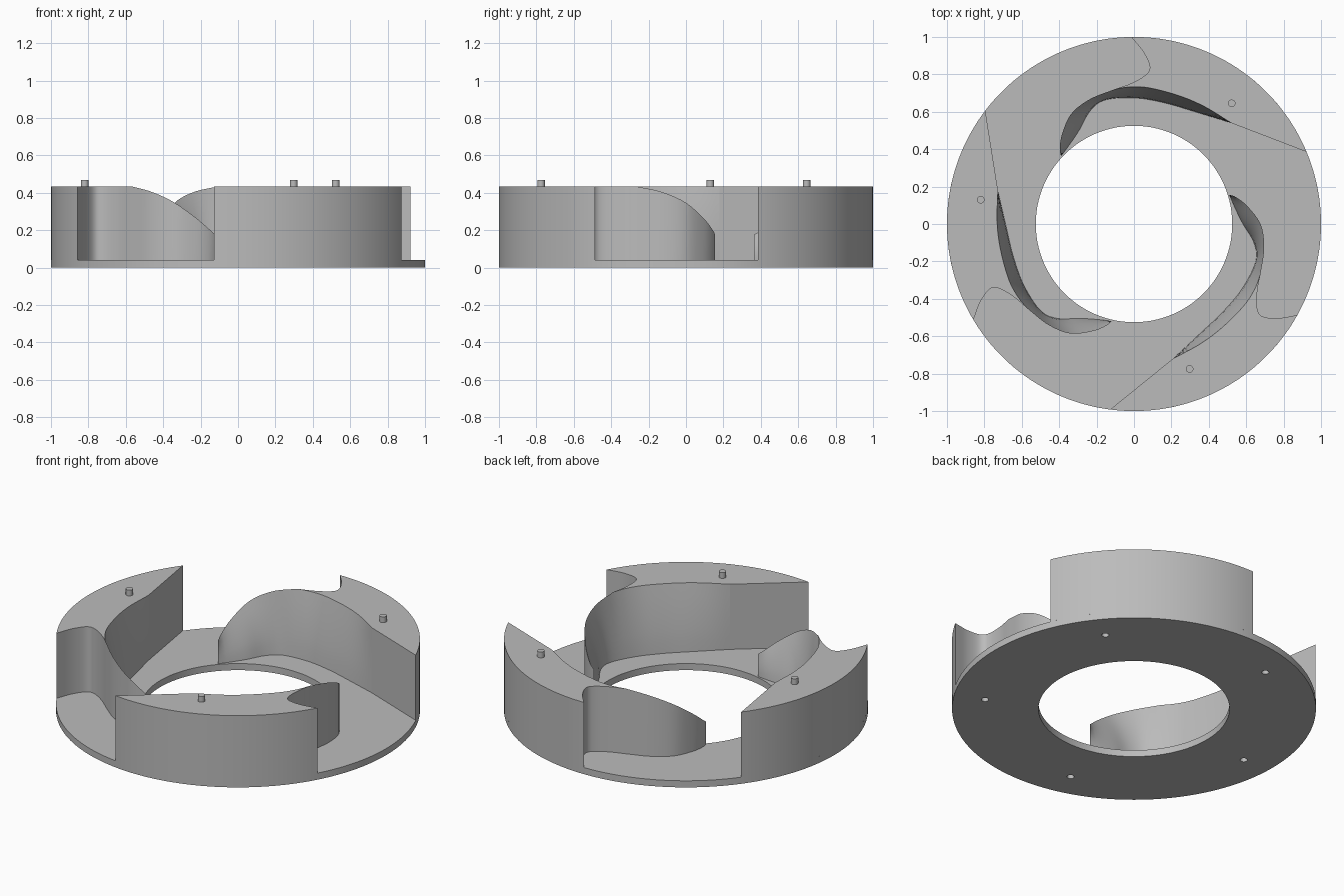
import bpy, bmesh
from math import cos, sin, radians, atan2, tau
from mathutils import Vector

FLOOR, TOP, HOLE = 0.04, 0.435, 0.525

if "Cube" in bpy.data.objects:
    bpy.data.objects.remove(bpy.data.objects["Cube"])

grey = bpy.data.materials.new("plain_grey")
grey.use_nodes = True
grey.diffuse_color = (0.5, 0.5, 0.5, 1)
grey.node_tree.nodes["Principled BSDF"].inputs["Base Color"].default_value = (0.5, 0.5, 0.5, 1)


def finish(name, bm):
    """Turn a bmesh into a smooth-by-angle grey object."""
    bmesh.ops.remove_doubles(bm, verts=bm.verts, dist=0.0005)
    bmesh.ops.recalc_face_normals(bm, faces=bm.faces)
    mesh = bpy.data.meshes.new(name)
    bm.to_mesh(mesh)
    bm.free()
    mesh.materials.append(grey)
    obj = bpy.data.objects.new(name, mesh)
    bpy.context.collection.objects.link(obj)
    smooth(obj)
    return obj


def smooth(obj):
    bpy.ops.object.select_all(action="DESELECT")
    obj.select_set(True)
    bpy.context.view_layer.objects.active = obj
    bpy.ops.object.shade_smooth_by_angle(angle=radians(30))


def spline(points, count):
    """Smooth curve through the points, resampled evenly to count + 1 points."""
    p = [Vector(q) for q in points]
    p = [2 * p[0] - p[1]] + p + [2 * p[-1] - p[-2]]
    dense = []
    for a, b, c, d in zip(p, p[1:], p[2:], p[3:]):
        for k in range(20):
            t = k / 20
            dense.append(0.5 * (2 * b + (c - a) * t + (2 * a - 5 * b + 4 * c - d) * t * t
                                + (3 * b - a - 3 * c + d) * t ** 3))
    dense.append(p[-2])
    dist = [0.0]
    for a, b in zip(dense, dense[1:]):
        dist.append(dist[-1] + (b - a).length)
    out, j = [], 0
    for k in range(count + 1):
        s = dist[-1] * k / count
        while j < len(dense) - 2 and dist[j + 1] < s:
            j += 1
        out.append(dense[j].lerp(dense[j + 1], (s - dist[j]) / (dist[j + 1] - dist[j])))
    return out


def cylinder(bm, radius, angle, ring, low, high):
    made = bmesh.ops.create_cone(bm, cap_ends=True, segments=24, radius1=radius,
                                 radius2=radius, depth=high - low)
    move = Vector((ring * cos(angle), ring * sin(angle), (low + high) / 2))
    bmesh.ops.translate(bm, verts=made["verts"], vec=move)


# Base ring
bm = bmesh.new()
section = [(HOLE, 0), (1, 0), (1, FLOOR), (HOLE, FLOOR)]
verts = [bm.verts.new((r, 0, z)) for r, z in section]
edges = [bm.edges.new((verts[i], verts[(i + 1) % 4])) for i in range(4)]
bmesh.ops.spin(bm, geom=verts + edges, cent=(0, 0, 0), axis=(0, 0, 1), angle=tau, steps=180)
base = finish("base_ring", bm)

# Five blind screw holes under the base
bm = bmesh.new()
for i in range(5):
    cylinder(bm, 0.02, radians(39 + 72 * i), 0.825, -0.02, 0.03)
cutter = finish("hole_cutter", bm)
cutter.hide_render = True
cut = base.modifiers.new("holes", "BOOLEAN")
cut.operation, cut.object, cut.solver = "DIFFERENCE", cutter, "EXACT"
bpy.context.view_layer.objects.active = base
bpy.ops.object.modifier_apply(modifier=cut.name)
bpy.data.objects.remove(cutter)
smooth(base)

# Curves of one vane: straight end, rim, hooked heel, tail tip
start = Vector((0.922, 0.385, TOP))
heel = spline([(-0.015, 1.0, TOP), (0.05, 0.92, TOP), (0.085, 0.84, TOP), (0.06, 0.795, TOP),
               (-0.02, 0.75, TOP), (-0.105, 0.72, TOP)], 24)
crest = spline([(0.52, 0.54, TOP), (0.38, 0.626, TOP), (0.246, 0.684, TOP),
                (0.086, 0.727, TOP), (-0.02, 0.733, TOP), (-0.105, 0.72, TOP)], 24)
tail = spline([(-0.105, 0.72, TOP), (-0.235, 0.668, 0.405), (-0.335, 0.59, 0.35),
               (-0.385, 0.48, 0.265), (-0.397, 0.4, 0.2), (-0.39, 0.363, 0.175)], 18)
foot = spline([(0.52, 0.54, FLOOR), (0.326, 0.6, FLOOR), (0.166, 0.647, FLOOR),
               (0.005, 0.674, FLOOR), (-0.155, 0.663, FLOOR), (-0.235, 0.604, FLOOR),
               (-0.289, 0.508, FLOOR), (-0.342, 0.428, FLOOR), (-0.39, 0.363, FLOOR)], 42)
a0, a1 = atan2(start.y, start.x), atan2(1.0, -0.015)
rim = [Vector((cos(a0 + (a1 - a0) * i / 36), sin(a0 + (a1 - a0) * i / 36), TOP))
       for i in range(37)]


def down(p):
    return Vector((p.x, p.y, FLOOR))


def build_vane(name):
    bm = bmesh.new()

    def face(points):
        bm.faces.new([bm.verts.new(p) for p in points])

    # Upright walls around the rim, heel and tail, plus the straight end
    for path in (rim, heel, tail, [crest[0], rim[0]]):
        for a, b in zip(path, path[1:]):
            face([down(a), down(b), b, a])
    # Leaning inner face between foot and crest, steeper near the foot
    upper = crest + tail[1:]
    rows = []
    for j in range(7):
        t = j / 6
        row = []
        for low, high in zip(foot, upper):
            p = low.lerp(high, t ** 1.4)
            p.z = low.z + (high.z - low.z) * t
            row.append(p)
        rows.append(row)
    for low, high in zip(rows, rows[1:]):
        for i in range(len(low) - 1):
            face([low[i], low[i + 1], high[i + 1], high[i]])
    # Flat top and underside
    face(rim + heel[1:] + crest[-2::-1])
    face([down(p) for p in rim + heel[1:] + tail[1:]] + foot[-2::-1])
    return finish(name, bm)


# Three vanes, each with a locating peg
for i, side in enumerate(("back", "left_hand", "front")):
    vane = build_vane("vane_" + side)
    vane.rotation_euler.z = radians(120 * i)
    bm = bmesh.new()
    cylinder(bm, 0.02, radians(51 + 120 * i), 0.83, TOP - 0.01, 0.47)
    finish("peg_" + side, bm)
